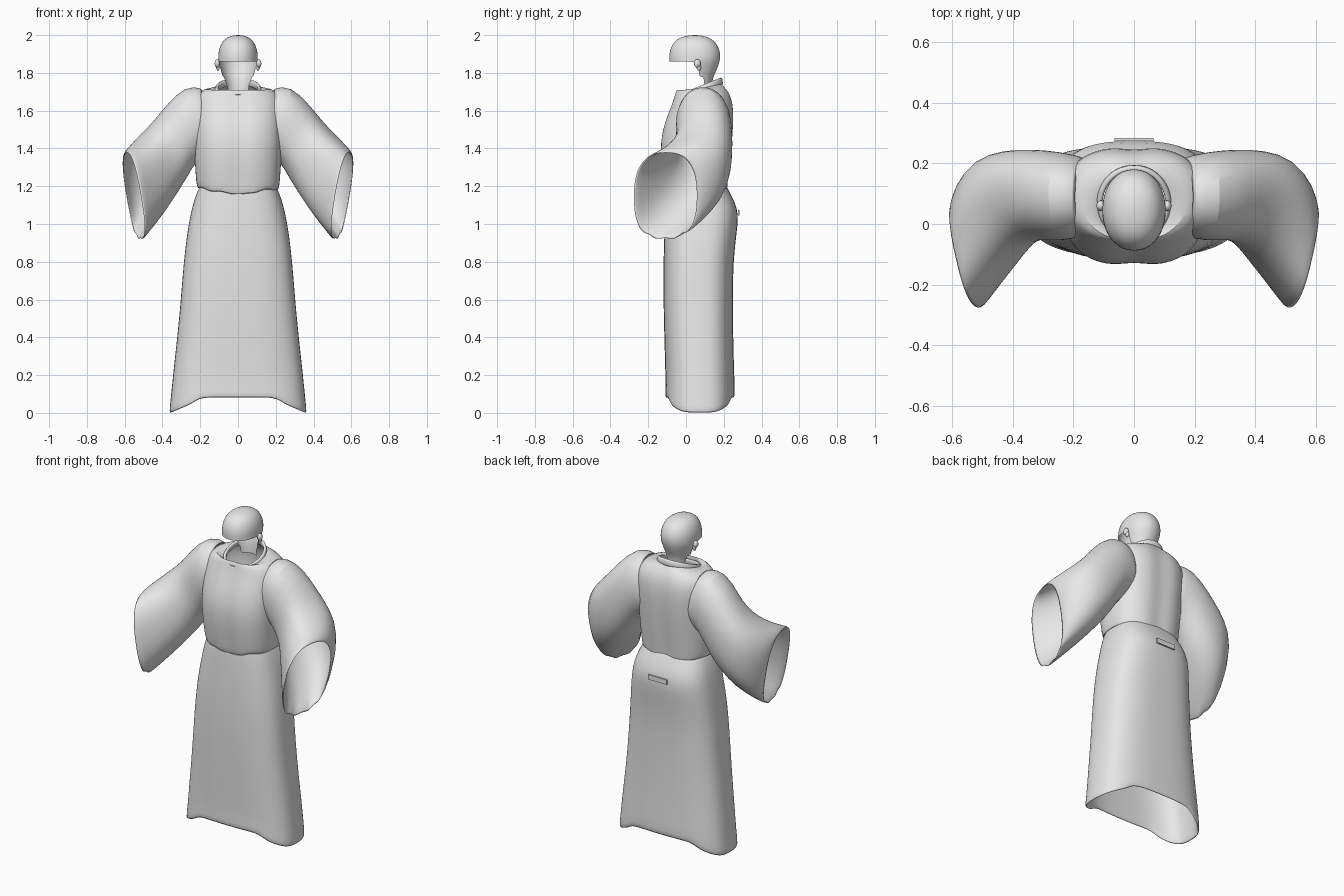
import bpy, bmesh, math
from mathutils import Vector

if "Cube" in bpy.data.objects:
    bpy.data.objects.remove(bpy.data.objects["Cube"])

cloth = bpy.data.materials.new("plain_grey")
cloth.diffuse_color = (0.8, 0.8, 0.8, 1)
cloth.use_nodes = True
cloth.node_tree.nodes["Principled BSDF"].inputs["Base Color"].default_value = cloth.diffuse_color


def finish(name, bm, thickness=0.0, mirror=False, subdivide=1, angle=50):
    bmesh.ops.recalc_face_normals(bm, faces=bm.faces)
    mesh = bpy.data.meshes.new(name)
    bm.to_mesh(mesh)
    bm.free()
    mesh.materials.append(cloth)
    obj = bpy.data.objects.new(name, mesh)
    bpy.context.collection.objects.link(obj)
    bpy.ops.object.select_all(action='DESELECT')
    obj.select_set(True)
    bpy.context.view_layer.objects.active = obj
    bpy.ops.object.shade_smooth_by_angle(angle=math.radians(angle))
    if thickness:
        mod = obj.modifiers.new("thickness", 'SOLIDIFY')
        mod.thickness, mod.offset = thickness, -1
    if subdivide:
        mod = obj.modifiers.new("subdivide", 'SUBSURF')
        mod.levels = mod.render_levels = subdivide
    if mirror:
        obj.modifiers.new("mirror", 'MIRROR')
    return obj


def unit_ring(count, power):
    """Rounded-square outline; power 2 is a circle."""
    pts = []
    for i in range(count):
        t = 2 * math.pi * i / count
        c, s = math.cos(t), math.sin(t)
        pts.append((math.copysign(abs(c) ** (2 / power), c),
                    math.copysign(abs(s) ** (2 / power), s)))
    return pts


def loft(rings):
    bm = bmesh.new()
    rows = [[bm.verts.new(p) for p in ring] for ring in rings]
    n = len(rows[0])
    for a, b in zip(rows, rows[1:]):
        for i in range(n):
            j = (i + 1) % n
            bm.faces.new((a[i], a[j], b[j], b[i]))
    return bm


def level_ring(z, half_width, front, back, power=2.5, tilt=0.0, count=40):
    mid, depth = (front + back) / 2, (back - front) / 2
    return [Vector((half_width * u, mid + depth * v, z + tilt * v))
            for u, v in unit_ring(count, power)]


# Skirt: wide at the floor, hem raised across front and back
def hem_height(x):
    x = abs(x)
    if x < 0.25:
        return 0.08 - 0.035 * max(0, (x - 0.2) / 0.05)
    return max(0.0, 0.045 - 0.045 * (x - 0.25) / 0.11)


skirt_rows = [(0.04, 0.366, -0.112, 0.258), (0.1, 0.358, -0.108, 0.258),
              (0.22, 0.343, -0.11, 0.255), (0.4, 0.322, -0.115, 0.25),
              (0.6, 0.303, -0.12, 0.248), (0.8, 0.288, -0.12, 0.25),
              (0.95, 0.27, -0.115, 0.268), (1.05, 0.252, -0.11, 0.28),
              (1.12, 0.235, -0.105, 0.258), (1.18, 0.212, -0.1, 0.225),
              (1.21, 0.198, -0.095, 0.21)]
skirt_rings = [level_ring(*row, power=2.8) for row in skirt_rows]
for p in skirt_rings[0]:
    p.z = hem_height(p.x)
for p in skirt_rings[1]:
    p.z = hem_height(p.x) + 0.06
finish("skirt", loft(skirt_rings), thickness=0.012)

# Tunic body: chest, spine groove and uneven waist hem
torso_rows = [(1.15, 0.215, -0.112, 0.222, 2.6), (1.22, 0.222, -0.12, 0.226, 2.6),
              (1.32, 0.228, -0.135, 0.238, 2.6), (1.44, 0.235, -0.143, 0.25, 2.6),
              (1.55, 0.235, -0.115, 0.257, 2.6), (1.63, 0.237, -0.08, 0.255, 2.5),
              (1.69, 0.222, -0.062, 0.238, 2.4), (1.72, 0.175, -0.055, 0.215, 2.2)]
torso_rings = [level_ring(*row) for row in torso_rows]
torso_rings.append(level_ring(1.715, 0.115, -0.052, 0.185, 2.0, tilt=0.035))
for k, ring in enumerate(torso_rings):
    for p in ring:
        if k < 8:
            p.y -= math.copysign(0.012, p.y - 0.06) * math.exp(-(p.x / 0.045) ** 2)
        if k == 0:
            p.z += 0.035 * min(1, abs(p.x) / 0.2) + 0.006 * math.sin(p.x * 55)
finish("tunic_body", loft(torso_rings), thickness=0.008)

# Wide sleeves: centre, up axis, forward axis, outline power
sleeve_rows = [((0.16, 0.09, 1.545), (0.03, 0, 0.175), (0, -0.13, 0), 2.1),
               ((0.245, 0.09, 1.545), (0.035, 0, 0.19), (0, -0.15, 0), 2.1),
               ((0.33, 0.1, 1.43), (0.055, 0, 0.195), (-0.01, -0.148, 0), 2.2),
               ((0.39, 0.085, 1.345), (0.053, 0, 0.2), (-0.035, -0.16, 0), 2.3),
               ((0.455, 0.045, 1.265), (0.048, 0, 0.21), (-0.06, -0.175, 0), 2.4),
               ((0.52, -0.04, 1.19), (0.043, 0, 0.225), (-0.062, -0.172, 0), 2.4),
               ((0.553, -0.113, 1.142), (0.04, 0, 0.24), (-0.042, -0.17, 0), 2.5)]
sleeve_rings = []
for centre, up, forward, power in sleeve_rows:
    c, a, b = Vector(centre), Vector(up), Vector(forward)
    sleeve_rings.append([c + b * u + a * v for u, v in unit_ring(28, power)])
for i, p in enumerate(sleeve_rings[-1]):
    if p.z < 0.95:
        p.z += 0.025 * (i % 2)
finish("sleeves", loft(sleeve_rings), thickness=0.01, mirror=True)

# Standing collar, tilted up towards the back
collar = [level_ring(z, w, f, b, 2.0, tilt=0.045)
          for z, w, f, b in [(1.69, 0.128, -0.06, 0.197), (1.71, 0.124, -0.062, 0.195),
                             (1.732, 0.118, -0.055, 0.192)]]
finish("collar", loft(collar), thickness=0.018)

# Head shell: rounded skull with the face left open, narrowing into the nape
head_rows = [(2.0, 0.012, 0.035, 0.06), (1.995, 0.042, -0.01, 0.1),
             (1.98, 0.07, -0.045, 0.137), (1.955, 0.09, -0.07, 0.162),
             (1.92, 0.102, -0.085, 0.178), (1.89, 0.105, -0.089, 0.182),
             (1.86, 0.105, -0.088, 0.178), (1.835, 0.098, -0.08, 0.17),
             (1.81, 0.09, -0.06, 0.16), (1.78, 0.082, -0.04, 0.145),
             (1.74, 0.07, -0.03, 0.137), (1.69, 0.068, -0.02, 0.135)]
bm = loft([level_ring(*row, power=2.1) for row in head_rows])
bm.faces.new(sorted((v for v in bm.verts if v.co.z > 1.999),
                    key=lambda v: math.atan2(v.co.y - 0.0475, v.co.x)))
face_opening = []
for f in bm.faces:
    c = f.calc_center_median()
    if c.z < 1.86 and c.y < 0.05 + 0.4 * (1.86 - c.z):
        face_opening.append(f)
bmesh.ops.delete(bm, geom=face_opening, context='FACES')
finish("head_shell", bm)

# Ears: outer rim and lobe
bm = bmesh.new()
for loc, size in [((0.11, 0.06, 1.85), (0.014, 0.018, 0.022)),
                  ((0.106, 0.068, 1.83), (0.01, 0.012, 0.018))]:
    made = bmesh.ops.create_uvsphere(bm, u_segments=14, v_segments=8, radius=1)
    for v in made["verts"]:
        v.co = Vector(loc) + Vector(v.co[k] * size[k] for k in range(3))
finish("ears", bm, mirror=True, subdivide=0)

# Small folded tab at the back of the waist
bm = bmesh.new()
made = bmesh.ops.create_cube(bm, size=1)
for v in made["verts"]:
    v.co = Vector((v.co.x * 0.13, 0.279 + v.co.y * 0.009, 1.06 + v.co.z * 0.03))
finish("back_tab", bm, subdivide=0)
